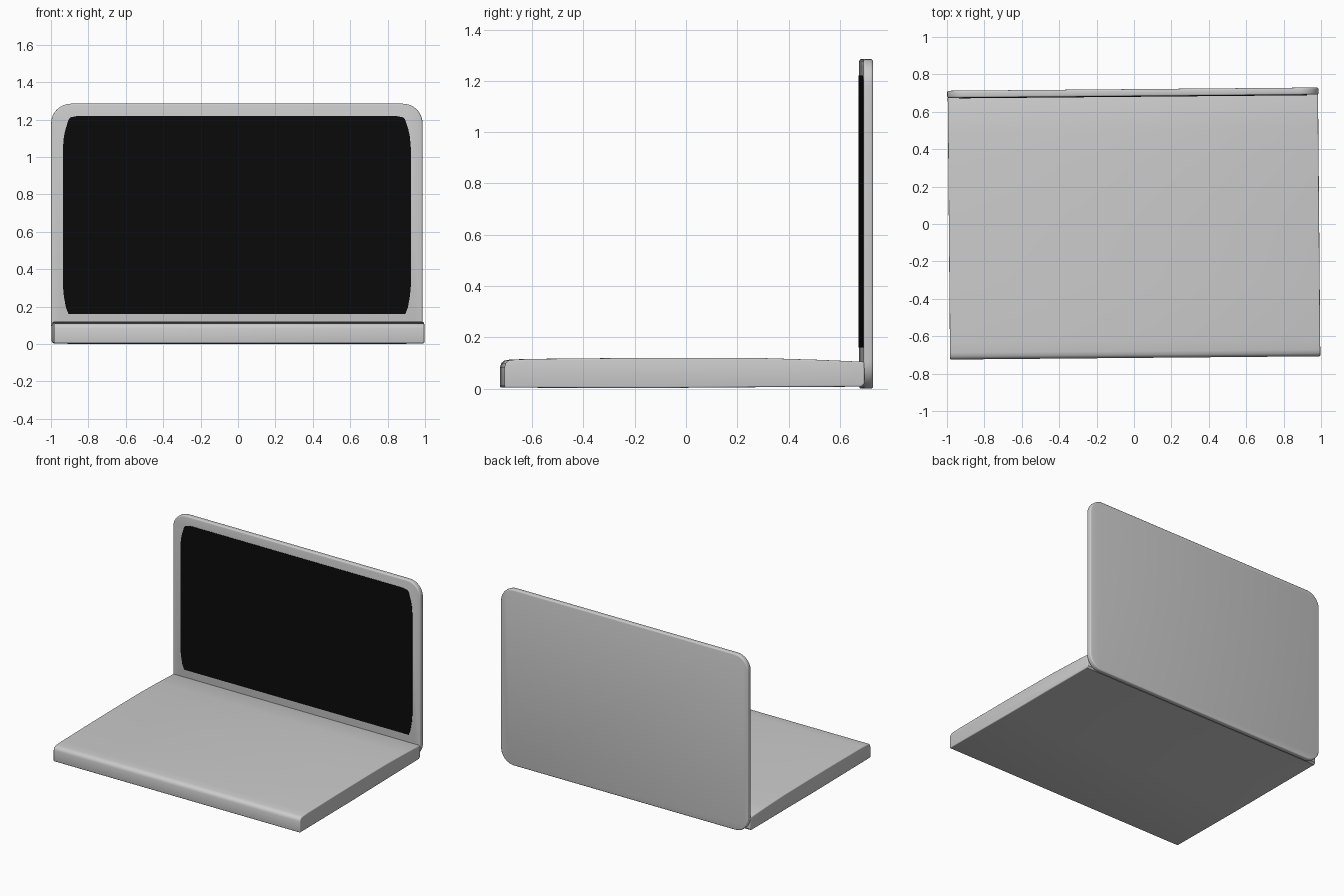
import bpy, bmesh, math
from mathutils import Vector

if "Cube" in bpy.data.objects:
    bpy.data.objects.remove(bpy.data.objects["Cube"])

TURN = 0.0088  # whole model sits very slightly turned about z


def prism(name, points, offset, bevel=0.0, segments=3):
    """Extrude a closed outline by an offset vector, soften its rims."""
    bm = bmesh.new()
    face = bm.faces.new([bm.verts.new(p) for p in points])
    out = bmesh.ops.extrude_face_region(bm, geom=[face])
    verts = [g for g in out["geom"] if isinstance(g, bmesh.types.BMVert)]
    bmesh.ops.translate(bm, verts=verts, vec=Vector(offset))
    bmesh.ops.recalc_face_normals(bm, faces=bm.faces)
    if bevel:
        rims = [e for e in bm.edges if e.calc_face_angle(0) > math.radians(60)]
        bmesh.ops.bevel(bm, geom=rims, offset=bevel, segments=segments,
                        profile=0.5, affect='EDGES', clamp_overlap=True)
    mesh = bpy.data.meshes.new(name)
    bm.to_mesh(mesh)
    bm.free()
    obj = bpy.data.objects.new(name, mesh)
    bpy.context.collection.objects.link(obj)
    obj.rotation_euler.z = TURN
    bpy.ops.object.select_all(action='DESELECT')
    obj.select_set(True)
    bpy.context.view_layer.objects.active = obj
    bpy.ops.object.shade_smooth_by_angle(angle=math.radians(35))
    return obj


def rounded_rect(x, z0, z1, y, r, steps=8):
    """Rounded rectangle outline in the xz plane."""
    corners = [(x - r, z1 - r, 0), (r - x, z1 - r, 90),
               (r - x, z0 + r, 180), (x - r, z0 + r, 270)]
    pts = []
    for cx, cz, start in corners:
        for i in range(steps + 1):
            a = math.radians(start + 90 * i / steps)
            pts.append((cx + r * math.cos(a), y, cz + r * math.sin(a)))
    return pts


# Base: side profile with a rounded front and gently crowned top
W = 0.99
profile = [(-0.716, 0.004), (-0.716, 0.085), (-0.711, 0.1), (-0.7, 0.109),
           (-0.68, 0.113), (-0.62, 0.116), (-0.3, 0.119), (0, 0.12),
           (0.3, 0.119), (0.5, 0.113), (0.687, 0.105), (0.687, 0.02),
           (0.675, 0.008), (0.3, 0.006), (-0.1, 0.003)]
prism("base", [(-W, y, z) for y, z in profile], (2 * W, 0, 0), 0.006)

# Lid: upright rounded panel
prism("lid", rounded_rect(0.993, 0.0, 1.285, 0.683, 0.105), (0, 0.038, 0), 0.009)

# Screen: thin dark panel with softened corners
half = [(0.85, 1.22), (0.89, 1.212), (0.9, 1.2), (0.916, 1.15), (0.925, 1.11),
        (0.93, 1.05), (0.93, 0.31), (0.925, 0.255), (0.914, 0.195), (0.9, 0.16)]
outline = half + [(-x, z) for x, z in reversed(half)]
screen = prism("screen", [(x, 0.680, z) for x, z in outline], (0, 0.004, 0))
black = bpy.data.materials.new("screen_black")
black.diffuse_color = (0.003, 0.003, 0.003, 1)
black.use_nodes = True
black.node_tree.nodes["Principled BSDF"].inputs["Base Color"].default_value = black.diffuse_color
screen.data.materials.append(black)
